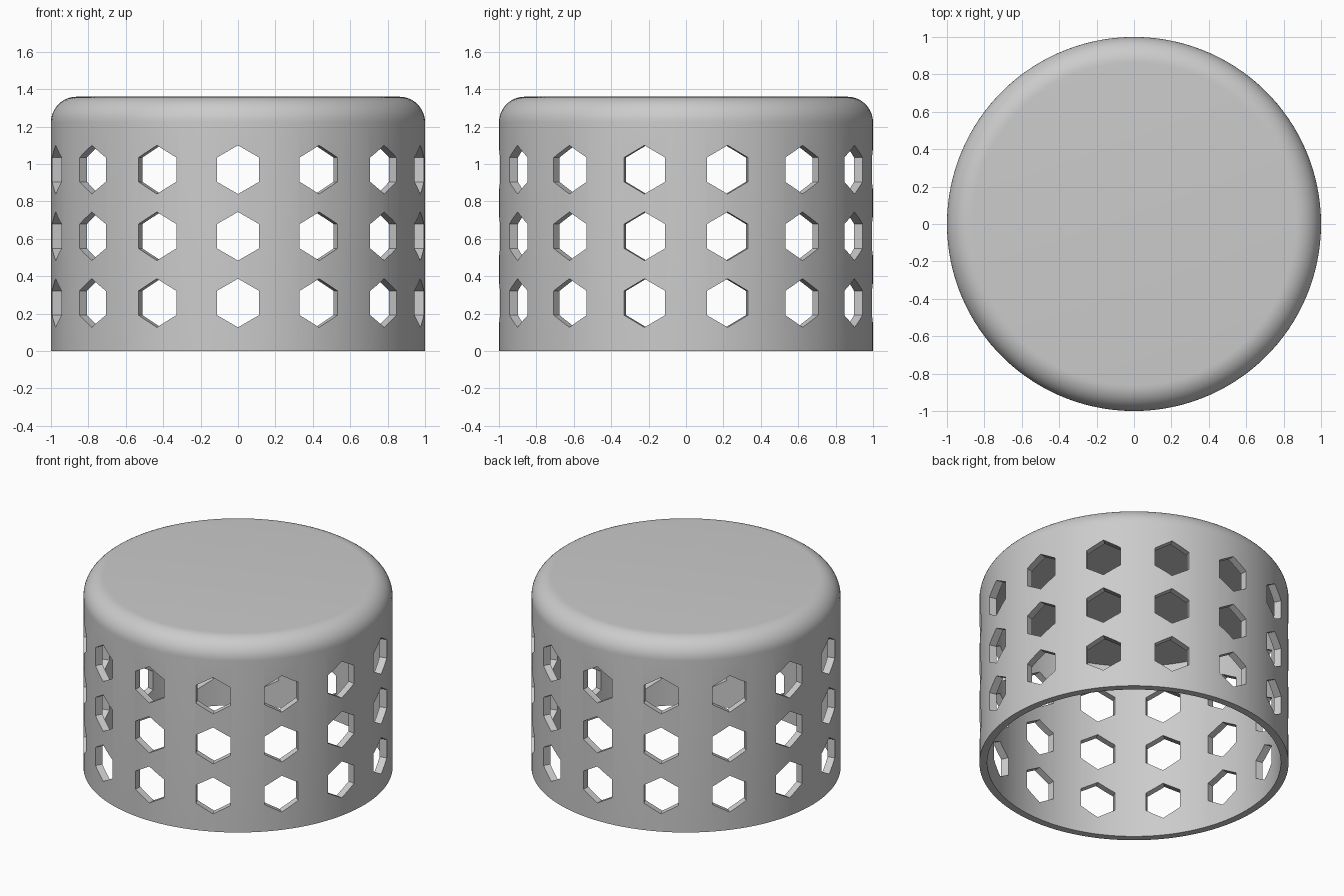
import bpy, bmesh
from math import pi, sin, cos, radians
from mathutils import Matrix, Vector

default = bpy.data.objects.get("Cube")
if default:
    bpy.data.objects.remove(default, do_unlink=True)

OUTER, INNER = 1.0, 0.95
HEIGHT, CEILING = 1.36, 1.27
FILLET = 0.137
SEGMENTS, COLUMNS = 126, 14
HOLE_RADIUS = 0.13
ROWS = (0.257, 0.614, 0.97)


def add_object(name, bm):
    bmesh.ops.recalc_face_normals(bm, faces=bm.faces)
    mesh = bpy.data.meshes.new(name)
    bm.to_mesh(mesh)
    bm.free()
    obj = bpy.data.objects.new(name, mesh)
    bpy.context.collection.objects.link(obj)
    return obj


# Material
grey = bpy.data.materials.new("light grey")
grey.use_nodes = True
colour = (0.6, 0.6, 0.6, 1)
grey.diffuse_color = colour
grey.node_tree.nodes["Principled BSDF"].inputs["Base Color"].default_value = colour

# Hollow cap: a lathed profile with a rounded top rim
profile = [(0, CEILING), (INNER, CEILING), (INNER, 0), (OUTER, 0)]
for i in range(13):
    a = i / 12 * pi / 2
    profile.append((OUTER - FILLET + FILLET * cos(a), HEIGHT - FILLET + FILLET * sin(a)))
profile.append((0, HEIGHT))

bm = bmesh.new()
start = Matrix.Rotation(-pi / 2 + pi / SEGMENTS, 3, 'Z')
verts = [bm.verts.new(start @ Vector((r, 0, z))) for r, z in profile]
edges = [bm.edges.new(pair) for pair in zip(verts, verts[1:])]
bmesh.ops.spin(bm, geom=verts + edges, cent=(0, 0, 0), axis=(0, 0, 1),
               angle=2 * pi, steps=SEGMENTS)
bmesh.ops.remove_doubles(bm, verts=bm.verts, dist=0.0001)
cap = add_object("perforated_cap", bm)
cap.data.materials.append(grey)

# Hexagonal prisms for the holes, one column per step around the wall
bm = bmesh.new()
for k in range(COLUMNS):
    turn = Matrix.Rotation(2 * pi * k / COLUMNS, 3, 'Z')
    for z in ROWS:
        rings = []
        for y in (-0.85, -1.15):
            rings.append([bm.verts.new(turn @ Vector((HOLE_RADIUS * sin(i * pi / 3), y,
                                                      z + HOLE_RADIUS * cos(i * pi / 3))))
                          for i in range(6)])
        near, far = rings
        bm.faces.new(near)
        bm.faces.new(far[::-1])
        for i in range(6):
            j = (i + 1) % 6
            bm.faces.new((near[i], far[i], far[j], near[j]))
cutter = add_object("hole_cutter", bm)
cutter.hide_render = True
cutter.data.materials.append(grey)

# Cut the holes
cut = cap.modifiers.new("holes", 'BOOLEAN')
cut.operation = 'DIFFERENCE'
cut.solver = 'EXACT'
cut.object = cutter
bpy.ops.object.select_all(action='DESELECT')
cap.select_set(True)
bpy.context.view_layer.objects.active = cap
bpy.ops.object.modifier_apply(modifier=cut.name)
bpy.data.objects.remove(cutter, do_unlink=True)

# Smooth wall and rim, crisp hole edges
bpy.ops.object.shade_smooth_by_angle(angle=radians(30))
